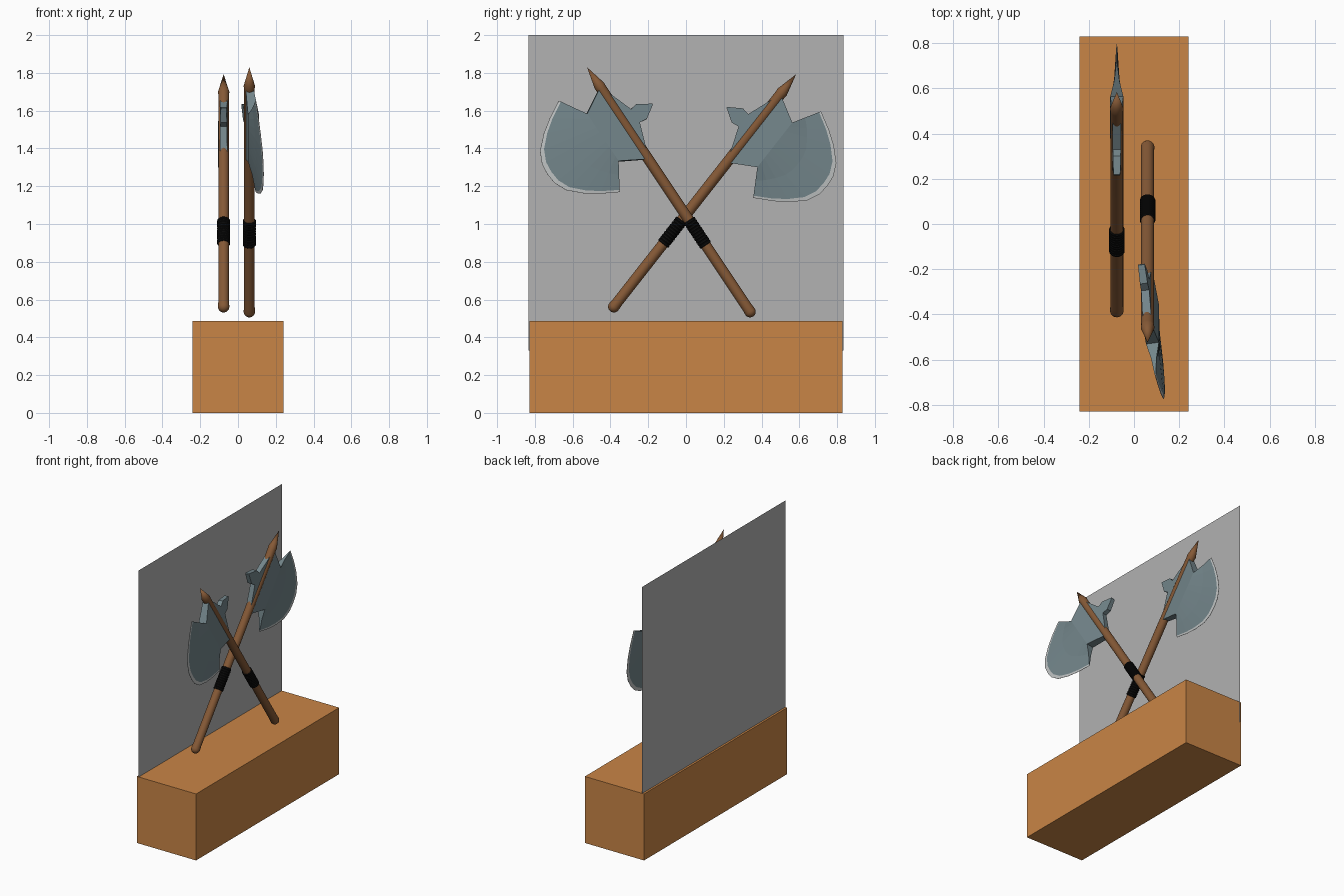
import bpy, bmesh, math
from mathutils import Matrix, Vector

if "Cube" in bpy.data.objects:
    bpy.data.objects.remove(bpy.data.objects["Cube"])


def material(name, r, g, b):
    m = bpy.data.materials.new(name)
    m.diffuse_color = (r, g, b, 1)
    m.use_nodes = True
    m.node_tree.nodes["Principled BSDF"].inputs["Base Color"].default_value = m.diffuse_color
    return m


ORANGE = material("orange wood", 0.584, 0.235, 0.061)
GREY = material("panel grey", 0.445, 0.445, 0.445)
BROWN = material("brown wood", 0.235, 0.100, 0.037)
STEEL = material("blue steel", 0.171, 0.235, 0.255)
BRIGHT = material("bright edge", 0.52, 0.54, 0.54)
BLACK = material("black wrap", 0.004, 0.004, 0.004)


def make(name, bm, mats, matrix=Matrix(), smooth=None):
    bmesh.ops.remove_doubles(bm, verts=bm.verts, dist=1e-5)
    bmesh.ops.recalc_face_normals(bm, faces=bm.faces)
    mesh = bpy.data.meshes.new(name)
    bm.to_mesh(mesh)
    bm.free()
    for m in mats:
        mesh.materials.append(m)
    ob = bpy.data.objects.new(name, mesh)
    ob.matrix_world = matrix
    bpy.context.collection.objects.link(ob)
    if smooth:
        bpy.ops.object.select_all(action='DESELECT')
        ob.select_set(True)
        bpy.context.view_layer.objects.active = ob
        bpy.ops.object.shade_smooth_by_angle(angle=math.radians(smooth))
    return ob


def lathe(name, profile, mat, matrix, sides=20, smooth=40):
    """Spin a (radius, height) profile about local z."""
    bm = bmesh.new()
    vs = [bm.verts.new((r, 0, z)) for r, z in profile]
    es = [bm.edges.new(p) for p in zip(vs, vs[1:])]
    bmesh.ops.spin(bm, geom=vs + es, cent=(0, 0, 0), axis=(0, 0, 1),
                   angle=math.tau, steps=sides, use_duplicate=False)
    make(name, bm, [mat], matrix, smooth)


# Plinth and thin back panel
bm = bmesh.new()
bmesh.ops.create_cube(bm, size=1, matrix=Matrix.Translation((0, 0, 0.2435))
                      @ Matrix.Diagonal((0.48, 1.656, 0.487, 1)))
make("plinth", bm, [ORANGE])
bm = bmesh.new()
bm.faces.new([bm.verts.new((-0.225, y, z)) for y, z in
              ((-0.833, 0.33), (0.833, 0.33), (0.833, 2), (-0.833, 2))])
make("back_panel", bm, [GREY])

# Axe head plan: u runs along the shaft, v out towards the cutting edge
HALF_EDGE = [(0, 0.495), (0.06, 0.489), (0.125, 0.458), (0.19, 0.39),
             (0.24, 0.318), (0.291, 0.225)]
EDGE = [(-u, v) for u, v in HALF_EDGE[:0:-1]] + HALF_EDGE
N = len(EDGE)
HEAD_U = 1.2


def axe_head(name, matrix):
    rows = []                                   # (plan points, half thickness)
    fr = [2 * i / (N - 1) - 1 for i in range(N)]
    # rear spike, eye and cheek
    for v, hu, t in ((-0.18, 0.003, 0.015), (-0.11, 0.048, 0.017),
                     (-0.069, 0.042, 0.018), (0, 0.23, 0.02),
                     (0.142, 0.15, 0.029)):
        rows.append(([(f * hu, v) for f in fr], t))
    # blade fans out from the cheek to the curved edge
    inner = rows[-1][0]
    for k, t in ((0.45, 0.012), (0.93, 0.003), (1, 0.0008)):
        rows.append(([(a[0] + (b[0] - a[0]) * k, a[1] + (b[1] - a[1]) * k)
                      for a, b in zip(inner, EDGE)], t))
    bm = bmesh.new()
    sides = [[[bm.verts.new((s * t, v, HEAD_U + u)) for u, v in pts]
              for pts, t in rows] for s in (1, -1)]
    a, b = sides
    last = len(rows) - 1

    def face(*vs, bright=False):
        bm.faces.new(vs).material_index = int(bright)

    for r in range(last):
        bright = r == last - 1
        for g in sides:
            for c in range(N - 1):
                face(g[r][c], g[r][c + 1], g[r + 1][c + 1], g[r + 1][c], bright=bright)
        for c in (0, N - 1):
            face(a[r][c], a[r + 1][c], b[r + 1][c], b[r][c], bright=bright)
    for r in (0, last):
        for c in range(N - 1):
            face(a[r][c], a[r][c + 1], b[r][c + 1], b[r][c], bright=r == last)
    make(name, bm, [STEEL, BRIGHT], matrix)


def axe(prefix, matrix, length):
    # shaft with domed butt and pointed tip
    R = 0.0285
    dome = [(R * 1.07 * math.sin(i * math.pi / 10), -R * 1.07 * math.cos(i * math.pi / 10))
            for i in range(6)]
    lathe(prefix + "_shaft", dome + [(R, 0.03), (R, length - 0.135),
          (R * 1.06, length - 0.12), (0, length)], BROWN, matrix)
    # coiled grip wrap
    coils, lo, hi = 10, 0.422, 0.582
    step = (hi - lo) / coils
    wrap = [(R * 0.9, lo)]
    for i in range(coils):
        z = lo + i * step
        wrap += [(0.031, z), (0.0345, z + step * 0.25), (0.0345, z + step * 0.75)]
    wrap += [(0.031, hi), (R * 0.9, hi)]
    lathe(prefix + "_grip", wrap, BLACK, matrix)
    axe_head(prefix + "_head", matrix)


# Two crossed axes; the outer one is twisted a little about its shaft
rear = Matrix.Translation((-0.076, -0.382, 0.562)) @ Matrix.Rotation(math.radians(-38.1), 4, 'X')
front = (Matrix.Translation((0.06, 0.339, 0.536)) @ Matrix.Rotation(math.radians(33.7), 4, 'X')
         @ Matrix.Rotation(math.radians(188.8), 4, 'Z'))
axe("rear_axe", rear, 1.564)
axe("front_axe", front, 1.555)
